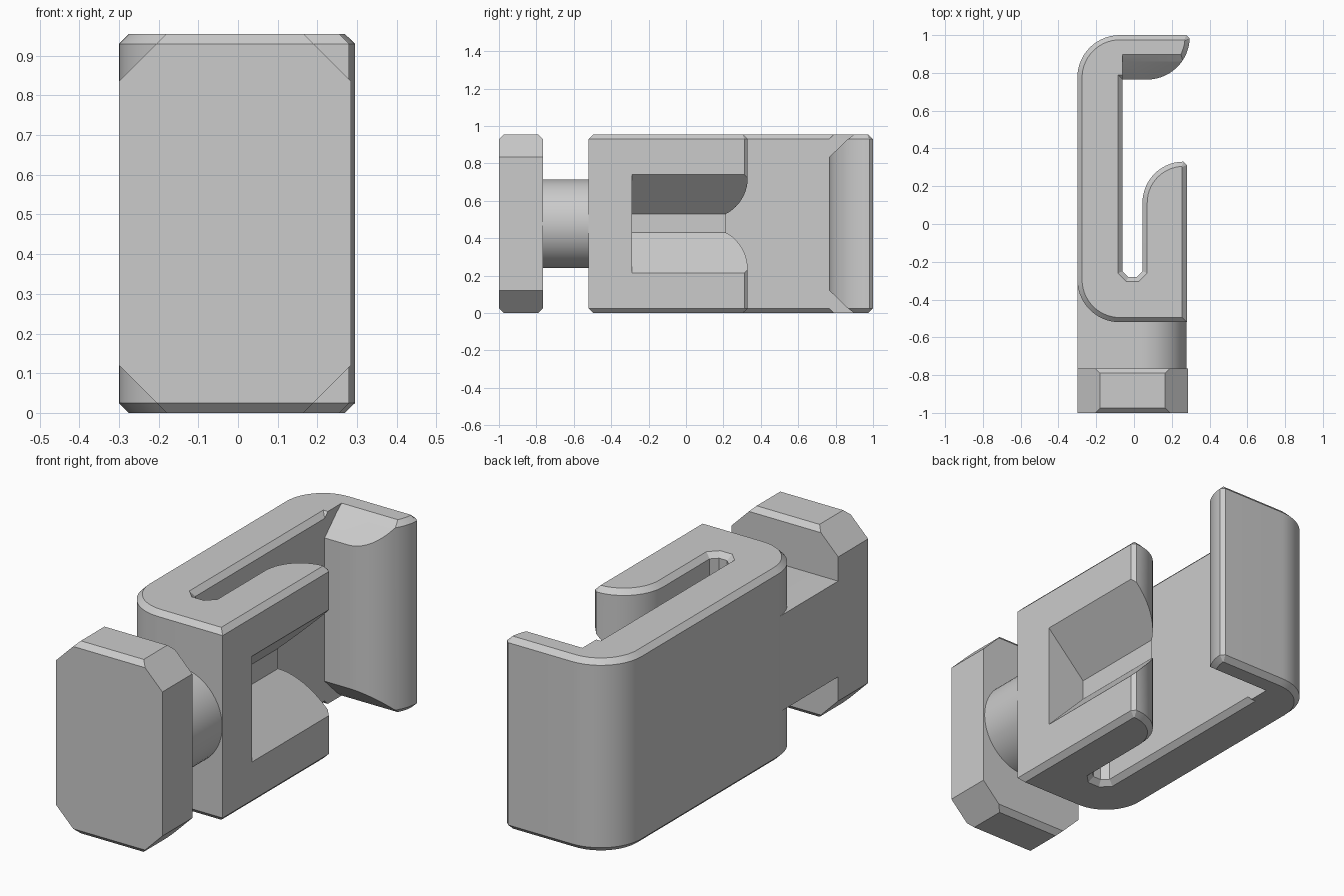
import bpy, bmesh
from math import cos, sin, radians
from mathutils import Vector

cube = bpy.data.objects.get("Cube")
if cube:
    bpy.data.objects.remove(cube)

HEIGHT = 0.955
EDGE = 0.025

grey = bpy.data.materials.new("matte grey")
grey.use_nodes = True
colour = (0.6, 0.6, 0.6, 1)
grey.diffuse_color = colour
grey.node_tree.nodes["Principled BSDF"].inputs["Base Color"].default_value = colour


def arc(cx, cy, r, start, end, steps=14):
    """Points along a circular arc, angles in degrees."""
    angles = [radians(start + (end - start) * i / steps) for i in range(steps + 1)]
    return [(cx + r * cos(a), cy + r * sin(a)) for a in angles]


def inset(profile, d):
    """Move a clockwise outline inwards by d, with mitred corners."""
    pts = [Vector(p) for p in profile]
    result = []
    for i, p in enumerate(pts):
        a = (p - pts[i - 1]).normalized()
        b = (pts[(i + 1) % len(pts)] - p).normalized()
        normals = Vector((a.y, -a.x)) + Vector((b.y, -b.x))
        result.append(tuple(p + normals * (d / (1 + a.dot(b)))))
    return result


def loft(name, axis, rings):
    """Closed solid through (profile, position) rings along an axis."""
    place = {"x": lambda a, b, t: (t, a, b),
             "y": lambda a, b, t: (a, t, b),
             "z": lambda a, b, t: (a, b, t)}[axis]
    bm = bmesh.new()
    loops = [[bm.verts.new(place(a, b, t)) for a, b in prof] for prof, t in rings]
    count = len(loops[0])
    bm.faces.new(loops[0][::-1])
    bm.faces.new(loops[-1])
    for low, high in zip(loops, loops[1:]):
        for i in range(count):
            j = (i + 1) % count
            bm.faces.new((low[i], low[j], high[j], high[i]))
    if bm.calc_volume(signed=True) < 0:
        bmesh.ops.reverse_faces(bm, faces=bm.faces)
    mesh = bpy.data.meshes.new(name)
    bm.to_mesh(mesh)
    bm.free()
    mesh.materials.append(grey)
    obj = bpy.data.objects.new(name, mesh)
    bpy.context.collection.objects.link(obj)
    return obj


def prism(name, profile, axis, low, high):
    return loft(name, axis, [(profile, low), (profile, high)])


def cut(obj, cutter):
    """Subtract the cutter, apply the result and drop the cutter."""
    cutter.hide_render = True
    mod = obj.modifiers.new("cut", "BOOLEAN")
    mod.operation, mod.solver, mod.object = "DIFFERENCE", "EXACT", cutter
    bpy.context.view_layer.objects.active = obj
    bpy.ops.object.modifier_apply(modifier=mod.name)
    bpy.data.objects.remove(cutter)


def smooth(obj):
    bpy.ops.object.select_all(action="DESELECT")
    obj.select_set(True)
    bpy.context.view_layer.objects.active = obj
    bpy.ops.object.shade_smooth_by_angle(angle=radians(25))


# Hook body: long spine, hooked lip at the back, shorter arm at the front
hook = (
    arc(-0.075, -0.295, 0.225, 270, 180)
    + arc(-0.075, 0.775, 0.225, 180, 90)
    + [(0.277, 1.0), (0.295, 0.982)]
    + arc(0.07, 0.99, 0.225, -6, -90)
    + [(-0.06, 0.765), (-0.06, -0.25), (-0.03, -0.28), (0.015, -0.28), (0.045, -0.25)]
    + arc(0.262, 0.113, 0.217, 180, 90)
    + [(0.28, 0.312), (0.28, -0.52)]
)
rim = inset(hook, EDGE)
body = loft("hook_body", "z", [(rim, 0), (hook, EDGE), (hook, HEIGHT - EDGE), (rim, HEIGHT)])

# Tapered groove in the outer side of the arm
groove = [(0.07, 0.43), (0.07, 0.53), (0.28, 0.74), (0.4, 0.74), (0.4, 0.215), (0.28, 0.215)]
cut(body, prism("groove_cutter", groove, "y", -0.29, 0.5))

# Sloped top and bottom of the lip's inner face
slope = [(0.70, 0.77), (0.86, 0.925), (0.905, 0.96), (0.905, 1.1), (0.70, 1.1)]
for flip in (False, True):
    profile = [(y, HEIGHT - z if flip else z) for y, z in slope]
    cut(body, prism("lip_cutter", profile, "x", -0.06, 0.4))
smooth(body)

# Neck: flat on the left, half round on the right
neck = [(-0.3, 0.24)] + arc(0.04, HEIGHT / 2, 0.2375, -90, 90, 28) + [(-0.3, 0.715)]
smooth(prism("neck", neck, "y", -0.765, -0.31))

# End plate: corner-cut slab with chamfered top and bottom edges
C = 0.12
L, R = -0.3, 0.285
plate = [(L, C), (L + C, 0), (R - C, 0), (R, C),
         (R, HEIGHT - C), (R - C, HEIGHT), (L + C, HEIGHT), (L, HEIGHT - C)]
slab = prism("end_plate", plate, "y", -1.0, -0.765)
for y, inward in ((-1.0, 1), (-0.765, -1)):
    for z, up in ((0, -1), (HEIGHT, 1)):
        d = 0.1
        wedge = [(y + inward * EDGE + inward * d, z + up * d),
                 (y - inward * d, z - up * EDGE - up * d),
                 (y - inward * d, z + up * d)]
        cut(slab, prism("plate_cutter", wedge, "x", -0.5, 0.5))
smooth(slab)
